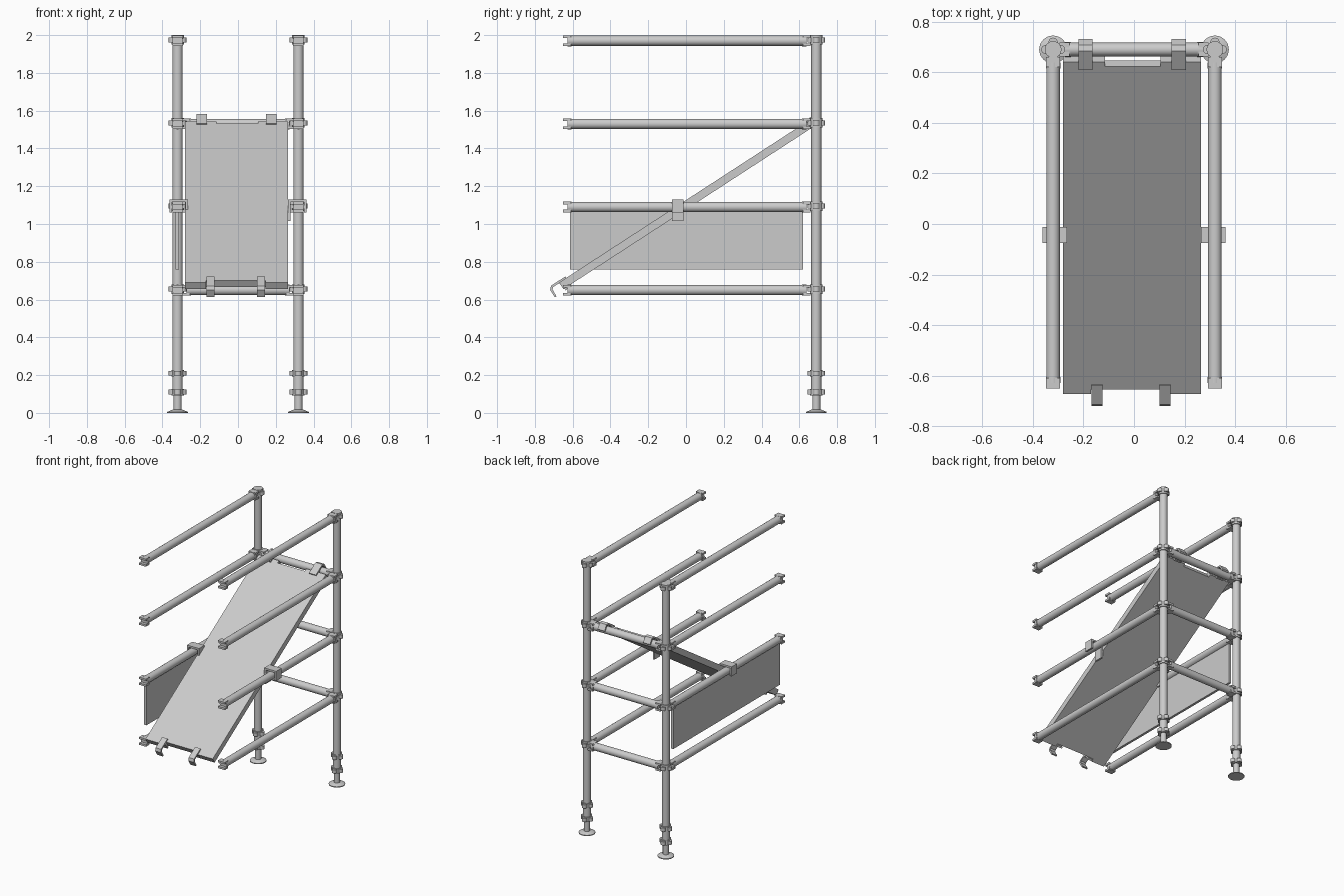
import bpy, bmesh, math
from mathutils import Matrix, Vector

cube = bpy.data.objects.get("Cube")
if cube:
    bpy.data.objects.remove(cube, do_unlink=True)

steel = bpy.data.materials.new("galvanised grey")
steel.use_nodes = True
GREY = (0.6, 0.6, 0.6, 1)
steel.diffuse_color = GREY
steel.node_tree.nodes["Principled BSDF"].inputs["Base Color"].default_value = GREY

POST_X, POST_Y, R = 0.32, 0.69, 0.027
LEVELS = (0.65, 1.09, 1.53, 1.97)


def finish(name, bm, smooth=False):
    bmesh.ops.recalc_face_normals(bm, faces=bm.faces)
    mesh = bpy.data.meshes.new(name)
    bm.to_mesh(mesh)
    bm.free()
    mesh.materials.append(steel)
    obj = bpy.data.objects.new(name, mesh)
    bpy.context.collection.objects.link(obj)
    if smooth:
        bpy.ops.object.select_all(action="DESELECT")
        obj.select_set(True)
        bpy.context.view_layer.objects.active = obj
        bpy.ops.object.shade_smooth_by_angle(angle=math.radians(35))
    return obj


def add_box(bm, lo, hi):
    lo, hi = Vector(lo), Vector(hi)
    place = Matrix.Translation((lo + hi) / 2) @ Matrix.Diagonal((*(hi - lo), 1))
    bmesh.ops.create_cube(bm, size=1, matrix=place)


def add_rod(bm, a, b, r1, r2=None, sides=24):
    a, b = Vector(a), Vector(b)
    turn = (b - a).to_track_quat("Z", "Y").to_matrix().to_4x4()
    bmesh.ops.create_cone(bm, cap_ends=True, segments=sides, radius1=r1,
                          radius2=r1 if r2 is None else r2, depth=(b - a).length,
                          matrix=Matrix.Translation((a + b) / 2) @ turn)


def add_prism(bm, points, x0, x1):
    """Extrude a (y, z) outline from x0 to x1."""
    face = bm.faces.new([bm.verts.new((x0, y, z)) for y, z in points])
    out = bmesh.ops.extrude_face_region(bm, geom=[face])
    moved = [v for v in out["geom"] if isinstance(v, bmesh.types.BMVert)]
    bmesh.ops.translate(bm, verts=moved, vec=(x1 - x0, 0, 0))


def beam(name, a, b):
    """Horizontal tube with a two-jawed fork at each end."""
    a, b = Vector(a), Vector(b)
    d = (b - a).normalized()
    side = Vector((abs(d.y), abs(d.x), 0))
    bm = bmesh.new()
    add_rod(bm, a + d * 0.035, b - d * 0.035, R)
    for end, inward in ((a, d), (b, -d)):
        add_rod(bm, end + inward * 0.022, end + inward * 0.045, R + 0.002)
        for s in (-1, 1):
            mid = end + inward * 0.02 + Vector((0, 0, s * 0.021))
            half = side * 0.028 + Vector((abs(d.x), abs(d.y), 0)) * 0.02 + Vector((0, 0, 0.007))
            add_box(bm, mid - half, mid + half)
    return finish(name, bm, True)


def rosette(name, x, z, height):
    """Collar with four rounded lobes."""
    bm = bmesh.new()
    add_rod(bm, (x, POST_Y, z - height / 2), (x, POST_Y, z + height / 2), 0.033)
    for dx, dy in ((1, 0), (-1, 0), (0, 1), (0, -1)):
        cx, cy = x + dx * 0.029, POST_Y + dy * 0.029
        add_rod(bm, (cx, cy, z - 0.013), (cx, cy, z + 0.013), 0.018, sides=16)
    return finish(name, bm, True)


for x, tag in ((POST_X, "left"), (-POST_X, "right")):
    # Upright, screw jack and foot
    bm = bmesh.new()
    add_rod(bm, (x, POST_Y, 0.11), (x, POST_Y, 1.99), R)
    finish(f"{tag}_upright", bm, True)
    bm = bmesh.new()
    add_rod(bm, (x, POST_Y, 0.01), (x, POST_Y, 0.12), 0.021)
    finish(f"{tag}_jack_stem", bm, True)
    bm = bmesh.new()
    add_rod(bm, (x, POST_Y, 0), (x, POST_Y, 0.006), 0.055, sides=32)
    add_rod(bm, (x, POST_Y, 0.006), (x, POST_Y, 0.018), 0.053, 0.024, sides=32)
    finish(f"{tag}_foot", bm, True)
    for i, z in enumerate((0.11, 0.21)):
        rosette(f"{tag}_jack_collar_{i}", x, z, 0.034)

    # Side rails and their couplers
    for i, z in enumerate(LEVELS):
        rosette(f"{tag}_coupler_{i}", x, z + 0.005, 0.05)
        beam(f"{tag}_side_rail_{i}", (x, -0.65, z), (x, 0.66, z))

    # Saddle bracket joining the ramp to the rail
    s = 1 if x > 0 else -1
    inner, outer = x - s * 0.056, x + s * 0.042
    bm = bmesh.new()
    for x0, x1, z0, z1 in ((inner, outer, 1.117, 1.13),
                           (outer - s * 0.012, outer, 1.06, 1.13),
                           (inner, inner + s * 0.014, 1.015, 1.13)):
        add_box(bm, (min(x0, x1), -0.075, z0), (max(x0, x1), -0.012, z1))
    finish(f"{tag}_saddle_bracket", bm)

# Rear cross rails
for i, z in enumerate(LEVELS[:3]):
    beam(f"rear_cross_rail_{i}", (-0.295, POST_Y, z), (0.295, POST_Y, z))

# Hanging side panel
bm = bmesh.new()
add_box(bm, (-0.331, -0.615, 0.76), (-0.313, 0.62, 1.07))
finish("side_panel", bm)

# Sloping ramp: local y runs up the slope, local z = 0 is the walking face
LENGTH, THICK = 1.564, 0.042
slope = Matrix.Translation((0, -0.672, 0.69)) @ Matrix.Rotation(math.radians(33), 4, "X")
outline = [(-0.28, 0), (-0.17, 0), (-0.17, 0.022), (0.145, 0.022), (0.145, 0), (0.265, 0),
           (0.265, LENGTH), (0.105, LENGTH), (0.105, LENGTH - 0.02),
           (-0.115, LENGTH - 0.02), (-0.115, LENGTH), (-0.28, LENGTH)]
bm = bmesh.new()
face = bm.faces.new([bm.verts.new((x, y, 0)) for x, y in outline])
out = bmesh.ops.extrude_face_region(bm, geom=[face])
bmesh.ops.translate(bm, vec=(0, 0, -THICK),
                    verts=[v for v in out["geom"] if isinstance(v, bmesh.types.BMVert)])
finish("ramp", bm).matrix_world = slope

# Hooks at both ends of the ramp: chamfered, opening downwards
HOOK = [(-0.03, 0.009), (0.06, 0.009), (0.076, -0.007), (0.076, -0.052), (0.066, -0.055),
        (0.064, -0.012), (0.055, -0.003), (0.018, -0.003), (0.008, -0.012),
        (0.008, -0.055), (-0.004, -0.052), (-0.004, -0.004), (-0.03, -0.004)]
for name, x, half, base, way in (("upper_hook_right", -0.192, 0.028, LENGTH, 1),
                                 ("upper_hook_left", 0.177, 0.028, LENGTH, 1),
                                 ("lower_hook_right", -0.146, 0.022, 0.015, -1),
                                 ("lower_hook_left", 0.122, 0.022, 0.015, -1)):
    bm = bmesh.new()
    add_prism(bm, [(base + way * y, z) for y, z in HOOK], x - half, x + half)
    finish(name, bm).matrix_world = slope
